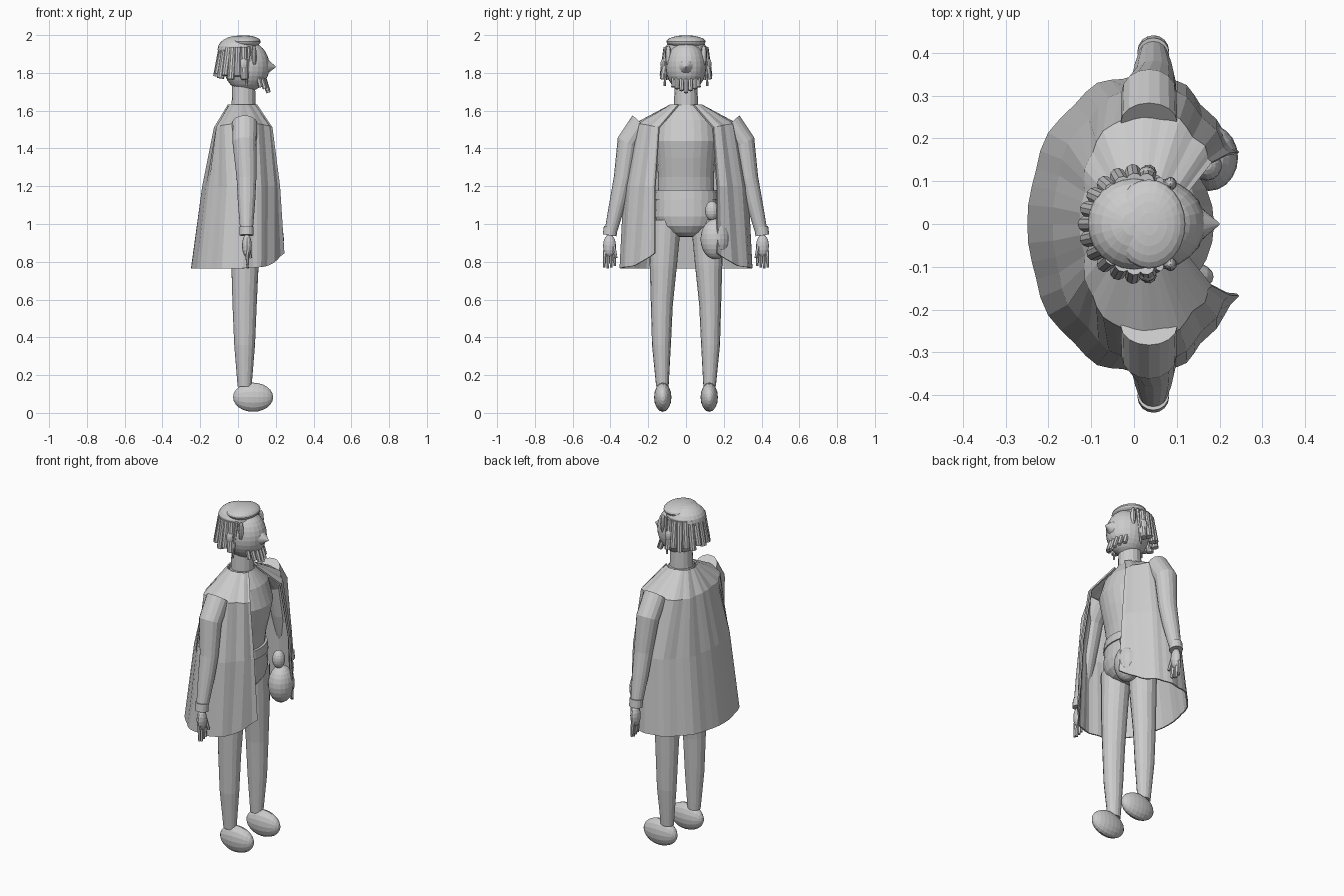
import bpy, bmesh, math
from mathutils import Vector

if "Cube" in bpy.data.objects:
    bpy.data.objects.remove(bpy.data.objects["Cube"])

grey = bpy.data.materials.new("plain grey")
grey.use_nodes = True
TONE = (0.6, 0.6, 0.6, 1)
grey.diffuse_color = TONE
grey.node_tree.nodes["Principled BSDF"].inputs["Base Color"].default_value = TONE


def finish(name, bm):
    bmesh.ops.recalc_face_normals(bm, faces=bm.faces)
    mesh = bpy.data.meshes.new(name)
    bm.to_mesh(mesh)
    bm.free()
    mesh.materials.append(grey)
    ob = bpy.data.objects.new(name, mesh)
    bpy.context.collection.objects.link(ob)
    return ob


def loft(name, rings, sides=16):
    """Skin ellipses given as (x, y, z, x radius, y radius, tilt about x)."""
    bm = bmesh.new()
    loops = []
    for x, y, z, rx, ry, *tilt in rings:
        t = math.radians(tilt[0]) if tilt else 0
        loop = []
        for i in range(sides):
            a = math.tau * i / sides
            v = ry * math.sin(a)
            loop.append(bm.verts.new((x + rx * math.cos(a), y + v * math.cos(t), z + v * math.sin(t))))
        loops.append(loop)
    for a, b in zip(loops, loops[1:]):
        for i in range(sides):
            j = (i + 1) % sides
            bm.faces.new((a[i], a[j], b[j], b[i]))
    bm.faces.new(loops[0])
    bm.faces.new(loops[-1])
    return finish(name, bm)


def ball(name, centre, radii, u=20, v=12, turn=(0, 0, 0)):
    bm = bmesh.new()
    bmesh.ops.create_uvsphere(bm, u_segments=u, v_segments=v, radius=1)
    ob = finish(name, bm)
    ob.location, ob.scale, ob.rotation_euler = centre, radii, turn
    return ob


def rod(name, start, end, r1, r2, sides=8):
    """Tapered rod between two points."""
    a, b = Vector(start), Vector(end)
    bm = bmesh.new()
    bmesh.ops.create_cone(bm, cap_ends=True, segments=sides, radius1=r1, radius2=r2, depth=(b - a).length)
    ob = finish(name, bm)
    ob.location = (a + b) / 2
    ob.rotation_euler = (b - a).to_track_quat('Z', 'Y').to_euler()
    return ob


def spline(pts, steps):
    """Catmull-Rom subdivision of a point list."""
    pts = [Vector(p) for p in pts]
    ext = [2 * pts[0] - pts[1]] + pts + [2 * pts[-1] - pts[-2]]
    out = []
    for i in range(1, len(ext) - 2):
        p, q, r, s = ext[i - 1:i + 3]
        for k in range(steps):
            t = k / steps
            out.append(0.5 * (2 * q + (r - p) * t + (2 * p - 5 * q + 4 * r - s) * t * t
                              + (3 * q - p - 3 * r + s) * t ** 3))
    return out + [pts[-1]]


# Body
loft("torso", [(.03, 0, 1.16, .10, .15), (.035, 0, 1.25, .11, .148), (.045, 0, 1.35, .125, .155),
               (.055, 0, 1.44, .132, .165), (.05, 0, 1.55, .10, .155), (.03, 0, 1.63, .065, .075)], 24)
loft("belt", [(.03, 0, 1.13, .122, .167), (.03, 0, 1.18, .117, .162)], 24)
loft("hips", [(.035, 0, 1.135, .11, .16), (.035, 0, 1.04, .115, .165), (.035, 0, .99, .105, .145),
              (.035, 0, .955, .08, .10), (.035, 0, .935, .045, .05), (.035, 0, .93, .015, .02)], 24)
loft("neck", [(.03, 0, 1.60, .065, .065), (.03, 0, 1.74, .06, .06)])

# Legs, feet, arms and hands
for s, side in ((1, "left"), (-1, "right")):
    loft(side + "_leg", [(.035, s * .125, .14, .037, .033), (.035, s * .13, .36, .055, .05),
                         (.035, s * .128, .57, .064, .058), (.037, s * .12, .78, .072, .072),
                         (.035, s * .11, 1.02, .078, .085)])
    ball(side + "_foot", (.08, s * .123, .083), (.077, .046, .106), 16, 12, (0, math.pi / 2, 0))
    loft(side + "_arm", [(.035, s * .238, 1.535, .066, .06, s * 42), (.035, s * .308, 1.43, .064, .06, s * 28),
                         (.045, s * .334, 1.24, .052, .049, s * 12), (.045, s * .36, 1.12, .046, .044, s * 10),
                         (.045, s * .398, .96, .033, .033, s * 8)])
    loft(side + "_cuff", [(.045, s * .399, .985, .037, .036, s * 8), (.045, s * .404, .94, .037, .037, s * 8)])
    ball(side + "_palm", (.047, s * .405, .885), (.026, .034, .06), 12, 8)
    for k in range(4):
        y = .405 + (k - 1.5) * .016
        tip = .405 + (k - 1.5) * .019
        rod(side + "_finger", (.047, s * y, .86), (.052, s * tip, .765 + .006 * abs(k - 2)), .011, .007, 6)
    rod(side + "_thumb", (.055, s * .385, .89), (.068, s * .37, .82), .011, .008, 6)

# Cloak: half rings from hem to neck, mirrored across y = 0, with small pleats
hem = [(-.245, 0, .765), (-.215, .17, .765), (-.11, .305, .765), (0, .342, .765),
       (.1, .33, .77), (.17, .26, .785), (.243, .165, .845)]
waist = [(-.185, 0, 1.2), (-.165, .15, 1.2), (-.08, .27, 1.2), (.02, .32, 1.2),
         (.1, .305, 1.2), (.175, .23, 1.2), (.22, .163, 1.2)]
yoke = [(-.12, 0, 1.51), (-.112, .10, 1.51), (-.085, .19, 1.52), (.0, .258, 1.53),
        (.085, .25, 1.53), (.15, .19, 1.52), (.18, .142, 1.51)]
neckline = [(.03 - .08 * math.cos(a), .08 * math.sin(a), 1.63)
            for a in (math.radians(25 * k) for k in range(7))]
bm = bmesh.new()
rows = []
for ring, pleat in ((hem, .004), (waist, .004), (yoke, .005), (neckline, .002)):
    half = spline(ring, 4)
    for i, p in enumerate(half[1:-1]):
        p += Vector((p.x - .03, p.y, 0)).normalized() * pleat * math.cos(math.pi * i / 2)
    full = [Vector((p.x, -p.y, p.z)) for p in reversed(half[1:])] + half
    rows.append([bm.verts.new(p) for p in full])
for a, b in zip(rows, rows[1:]):
    for i in range(len(a) - 1):
        bm.faces.new((a[i], a[i + 1], b[i + 1], b[i]))
cloak = finish("cloak", bm)
thick = cloak.modifiers.new("thickness", 'SOLIDIFY')
thick.thickness = .008
thick.offset = 0

# Head and face
ball("head", (.045, 0, 1.835), (.122, .108, .135), 24, 16)
rod("nose", (.10, 0, 1.835), (.2, 0, 1.832), .085, .002, 16)
for s, side in ((1, "left"), (-1, "right")):
    ball(side + "_ear", (.03, s * .115, 1.845), (.022, .02, .036), 10, 8)
    rod(side + "_sideburn", (.06, s * .1, 1.94), (.045, s * .113, 1.73), .01, .006, 6)
    ball(side + "_temple_lock", (.085, s * .094, 1.89), (.015, .016, .055), 10, 8)

# Beard tufts around the chin
for k in range(7):
    a = math.radians((k - 3) * 16)
    c, n = math.cos(a), math.sin(a)
    rod("beard_tuft", (.04 + .095 * c, .085 * n, 1.78 + .01 * abs(n)),
        (.04 + .122 * c, .09 * n, 1.695 + .04 * abs(n)), .013, .012, 6)

# Hair crown, front roll and hanging locks
ball("hair_crown", (.0, 0, 1.925), (.108, .108, .072), 24, 12)
ball("hair_roll", (.035, 0, 1.965), (.085, .104, .034), 24, 12)
for k in range(13):
    a = math.radians(80 + k * 200 / 12)
    c, n = math.cos(a), math.sin(a)
    drop = 1.78 + .018 * (k % 2) - .015 * abs(n)
    rod("hair_lock", (.012 + .095 * c, .1 * n, 1.935), (.012 + .125 * c, .122 * n, drop), .02, .019, 10)

# Bag hanging at the belt
ball("bag", (.175, .155, .92), (.068, .078, .107), 20, 12)
ball("bag_top", (.17, .137, 1.07), (.035, .036, .052), 14, 10)
